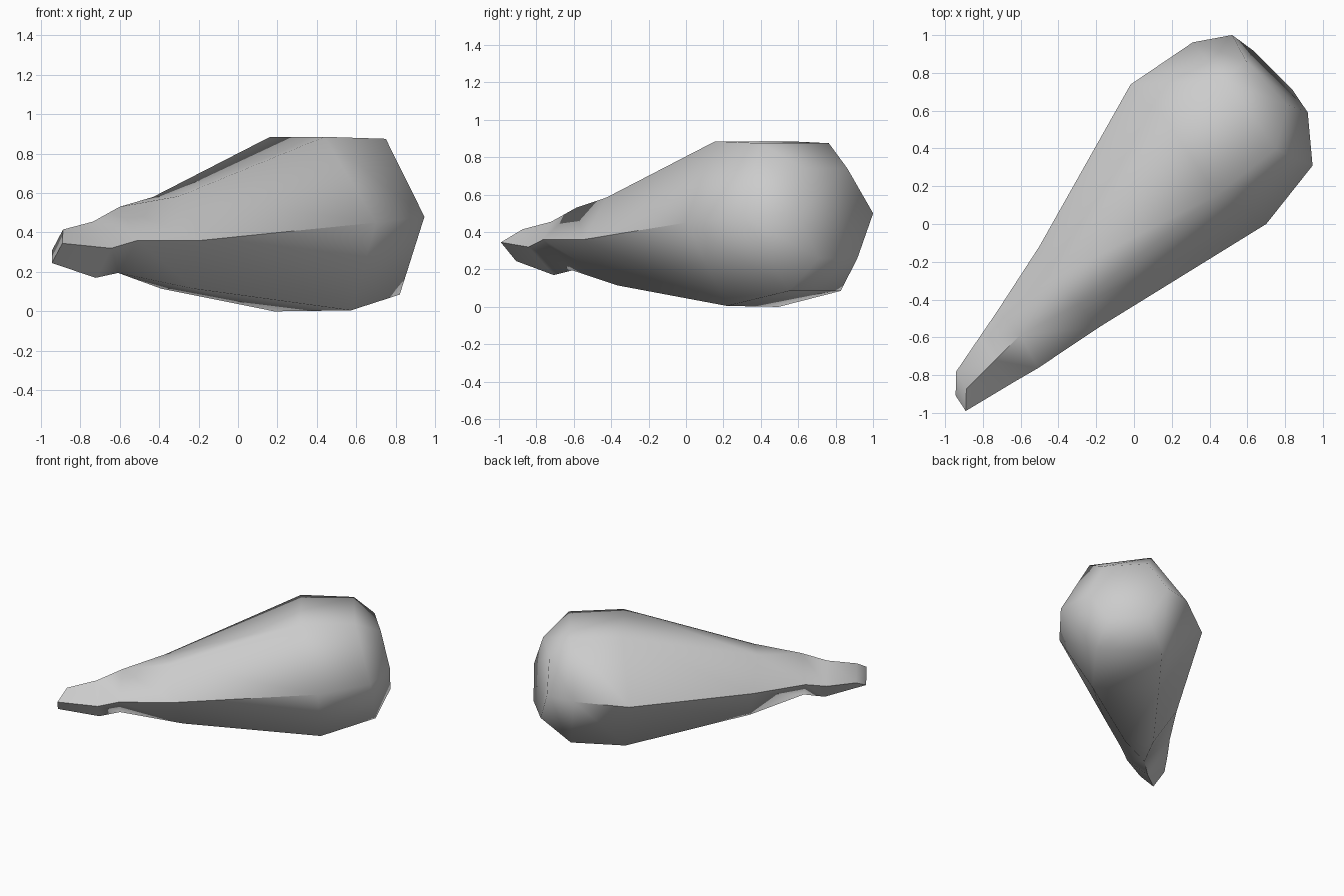
import bpy, bmesh, math

cube = bpy.data.objects.get("Cube")
if cube:
    bpy.data.objects.remove(cube, do_unlink=True)

# One plain grey
grey = bpy.data.materials.new("plain grey")
grey.use_nodes = True
colour = (0.6, 0.6, 0.6, 1)
grey.diffuse_color = colour
grey.node_tree.nodes["Principled BSDF"].inputs["Base Color"].default_value = colour

R = math.sqrt(0.5)


def diamond(left, top, right, bottom):
    """Four-sided section, stored as six corners with doubled top and bottom."""
    return [left, top, top, right, bottom, bottom]


# Cross-sections from thin tip to fat end; corners are (along, across, height)
sections = [
    diamond((-1.22, -.113, .31), (-1.245, -.01, .415), (-1.33, .07, .345), (-1.31, -.025, .245)),
    diamond((-1.0, -.155, .32), (-1.03, -.01, .455), (-1.05, .14, .32), (-1.01, -.01, .17)),
    diamond((-.84, -.185, .36), (-.84, -.01, .53), (-.9, .18, .36), (-.86, 0, .195)),
    [(-.44, -.27, .36), (-.51, -.1, .58), (-.51, .09, .585),
     (-.52, .255, .36), (-.42, .1, .115), (-.45, -.1, .115)],
    [(.51, -.535, .45), (.51, -.28, .885), (.42, .2, .885),
     (.495, .495, .45), (.56, .25, .005), (.48, -.22, .0)],
    [(.9, -.46, .49), (.88, -.2, .875), (.81, .25, .875),
     (.887, .45, .48), (.97, .19, .085), (.89, -.28, .085)],
    [(1.075, -.34, .5), (1.03, -.19, .74), (1.02, .13, .74),
     (1.068, .233, .49), (1.096, .09, .26), (1.096, -.2, .26)],
]

# Loft the body along the diagonal, then close both ends
bm = bmesh.new()
rings = [[bm.verts.new(((s + t) * R, (s - t) * R, z)) for s, t, z in sec] for sec in sections]
for a, b in zip(rings, rings[1:]):
    for i in range(6):
        j = (i + 1) % 6
        bm.faces.new((a[i], a[j], b[j], b[i]))
bm.faces.new(rings[0])
bm.faces.new(rings[-1])
bmesh.ops.remove_doubles(bm, verts=bm.verts[:], dist=0.0005)
bmesh.ops.recalc_face_normals(bm, faces=bm.faces[:])
mesh = bpy.data.meshes.new("tapered_body")
bm.to_mesh(mesh)
bm.free()

body = bpy.data.objects.new("tapered_body", mesh)
bpy.context.collection.objects.link(body)
mesh.materials.append(grey)
bpy.context.view_layer.objects.active = body
body.select_set(True)
bpy.ops.object.shade_smooth_by_angle(angle=math.radians(62))
